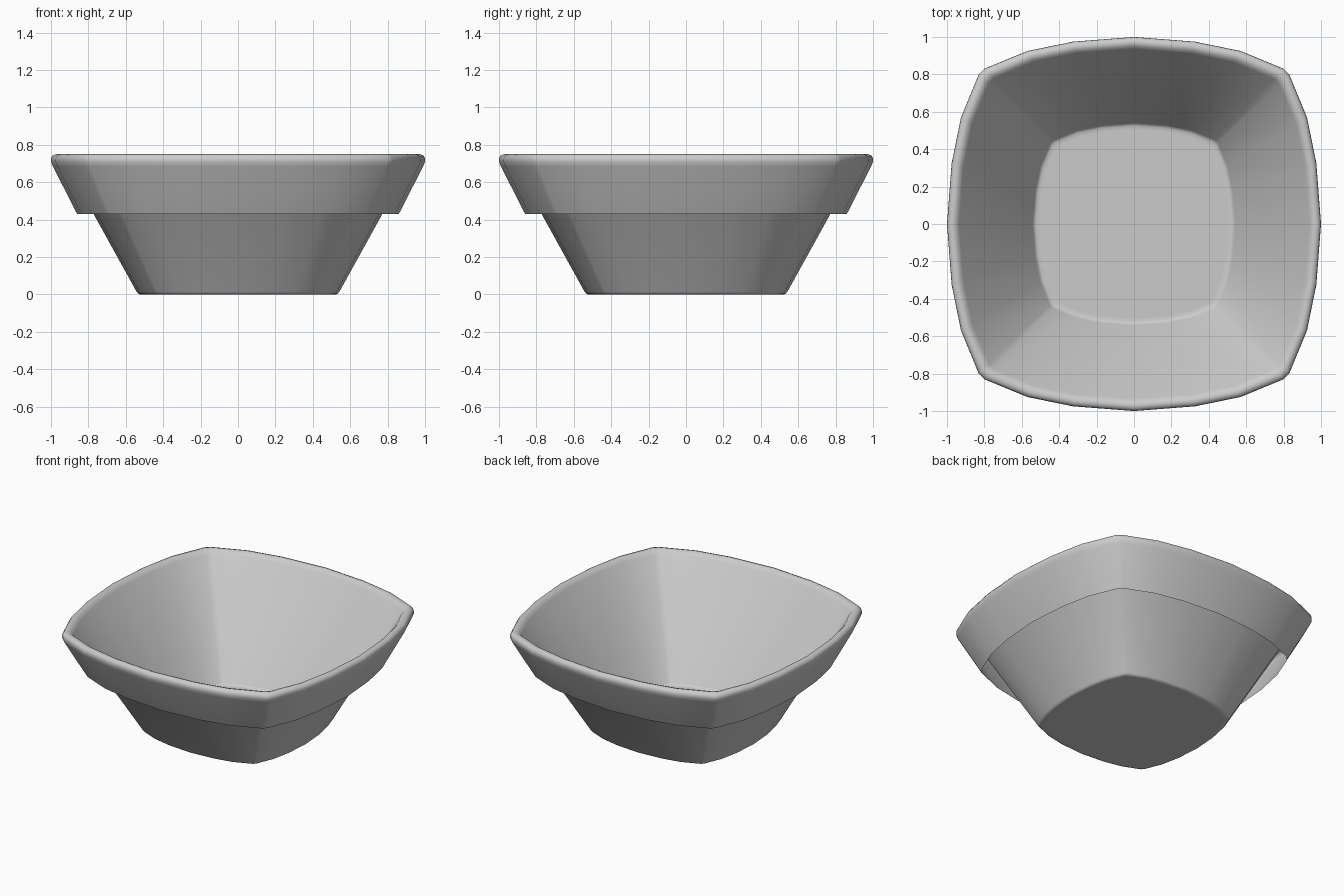
import bpy
import bmesh
import math

cube = bpy.data.objects.get("Cube")
if cube:
    bpy.data.objects.remove(cube, do_unlink=True)

# Plain grey material
grey = bpy.data.materials.new("light grey")
grey.use_nodes = True
colour = (0.6, 0.6, 0.6, 1.0)
grey.diffuse_color = colour
grey.node_tree.nodes["Principled BSDF"].inputs["Base Color"].default_value = colour

# One quarter of the rounded-square outline, repeated around the centre
QUARTER = [(1.0, 0.0), (0.975, 0.325), (0.925, 0.57), (0.83, 0.80),
           (0.80, 0.83), (0.57, 0.925), (0.325, 0.975)]
outline = []
for k in range(4):
    c, s = round(math.cos(k * math.pi / 2)), round(math.sin(k * math.pi / 2))
    outline += [(c * x - s * y, s * x + c * y) for x, y in QUARTER]

# Section (outline scale, height): hanging skirt, rounded rim, sloping wall, base
SECTION = [(0.86, 0.43), (0.99, 0.685), (1.0, 0.71), (0.999, 0.73),
           (0.99, 0.744), (0.972, 0.75), (0.953, 0.744), (0.935, 0.725),
           (0.542, 0.014), (0.535, 0.005), (0.525, 0.0), (0.505, 0.0)]


def sweep(name, section, outline):
    """Loft the outline through the section and close the last ring."""
    bm = bmesh.new()
    rings = [[bm.verts.new((x * r, y * r, z)) for x, y in outline]
             for r, z in section]
    n = len(outline)
    for a, b in zip(rings, rings[1:]):
        for i in range(n):
            j = (i + 1) % n
            bm.faces.new((a[i], a[j], b[j], b[i]))
    bm.faces.new(rings[-1])
    mesh = bpy.data.meshes.new(name)
    bm.to_mesh(mesh)
    bm.free()
    obj = bpy.data.objects.new(name, mesh)
    bpy.context.collection.objects.link(obj)
    mesh.materials.append(grey)
    return obj


bowl = sweep("bowl", SECTION, outline)

# Smooth sides and rim
bpy.ops.object.select_all(action='DESELECT')
bowl.select_set(True)
bpy.context.view_layer.objects.active = bowl
bpy.ops.object.shade_smooth_by_angle(angle=math.radians(42))
